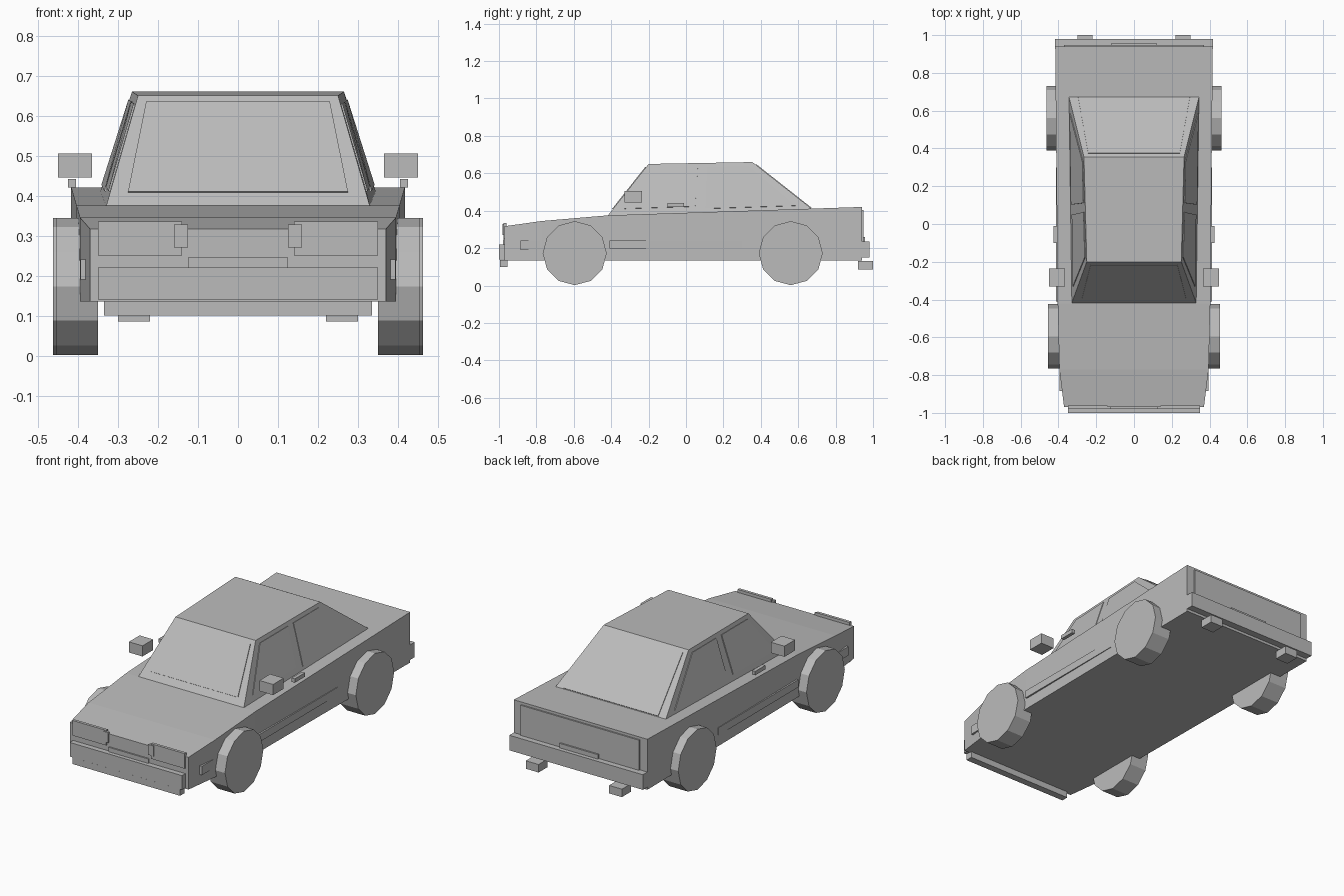
import bpy, bmesh, math
from mathutils import Vector

cube = bpy.data.objects.get("Cube")
if cube:
    bpy.data.objects.remove(cube)

grey = bpy.data.materials.new("plain_grey")
grey.use_nodes = True
grey.diffuse_color = (0.5, 0.5, 0.5, 1)
grey.node_tree.nodes["Principled BSDF"].inputs["Base Color"].default_value = (0.5, 0.5, 0.5, 1)


def finish(name, bm):
    bmesh.ops.recalc_face_normals(bm, faces=bm.faces)
    mesh = bpy.data.meshes.new(name)
    bm.to_mesh(mesh)
    bm.free()
    mesh.materials.append(grey)
    obj = bpy.data.objects.new(name, mesh)
    bpy.context.collection.objects.link(obj)
    return obj


def loft(name, rings):
    """Skin a closed solid through rings of equal length."""
    bm = bmesh.new()
    rows = [[bm.verts.new(p) for p in ring] for ring in rings]
    for a, b in zip(rows, rows[1:]):
        for i in range(len(a)):
            j = (i + 1) % len(a)
            bm.faces.new((a[i], a[j], b[j], b[i]))
    bm.faces.new(rows[0])
    bm.faces.new(rows[-1])
    return finish(name, bm)


def box(name, x, y, z):
    return loft(name, [[(x[0], y[0], h), (x[1], y[0], h), (x[1], y[1], h), (x[0], y[1], h)] for h in z])


def pair(name, x, y, z):
    box("left_" + name, x, y, z)
    box("right_" + name, (-x[1], -x[0]), y, z)


def panel(name, quad, u, v, out, sink=0.01):
    """Thin plate on a quad (two bottom then two top corners), facing out."""
    bl, br, tl, tr = [Vector(p) for p in quad]
    normal = (br - bl).cross(tl - bl).normalized()
    if normal.dot(Vector(out)) < 0:
        normal = -normal
    def at(s, t):
        return bl.lerp(br, s).lerp(tl.lerp(tr, s), t)
    ring = [at(u[0], v[0]), at(u[1], v[0]), at(u[3], v[1]), at(u[2], v[1])]
    return loft(name, [[p + normal * d for p in ring] for d in (-0.003, 0.004)])


# Body shell: y, half width, top height
stations = [(-0.97, 0.37, 0.317), (-0.77, 0.395, 0.345), (-0.42, 0.404, 0.375), (0.94, 0.417, 0.42)]
loft("body", [[(-w, y, 0.135), (w, y, 0.135), (w, y, top), (-w, y, top)] for y, w, top in stations])

# Cabin with sloping screens
def corners(w, y, z):
    return (-w, y, z), (w, y, z)

fb, ft = corners(0.33, -0.42, 0.372), corners(0.25, -0.2, 0.65)
rb, rt = corners(0.345, 0.675, 0.408), corners(0.265, 0.355, 0.66)
loft("cabin", [[fb[0], fb[1], rb[1], rb[0]], [ft[0], ft[1], rt[1], rt[0]]])
panel("windscreen", (*fb, *ft), (0.07, 0.93, 0.05, 0.95), (0.13, 0.94), (0, -1, 1))
panel("rear_screen", (*rb, *rt), (0.07, 0.93, 0.05, 0.95), (0.02, 0.94), (0, 1, 1))
for side, i, sx in (("right", 0, -1), ("left", 1, 1)):
    quad = (fb[i], rb[i], ft[i], rt[i])
    panel(side + "_front_window", quad, (0.06, 0.43, 0.07, 0.47), (0.13, 0.92), (sx, 0, 0))
    panel(side + "_rear_window", quad, (0.48, 0.94, 0.55, 0.92), (0.08, 0.92), (sx, 0, 0))

# Wheels: twelve flat sides
def wheel(name, x0, x1, y):
    r = 0.171
    angles = [math.tau * k / 12 for k in range(12)]
    loft(name, [[(x, y + r * math.sin(a), r + 0.002 + r * math.cos(a)) for a in angles] for x in (x0, x1)])

for side, sx in (("left", 1), ("right", -1)):
    wheel(side + "_front_wheel", 0.35 * sx, 0.455 * sx, -0.595)
    wheel(side + "_rear_wheel", 0.35 * sx, 0.463 * sx, 0.56)

# Front end
box("front_bumper", (-0.35, 0.35), (-1.0, -0.96), (0.14, 0.22))
box("front_lip", (-0.335, 0.335), (-0.995, -0.955), (0.1, 0.137))
box("front_plate", (-0.125, 0.125), (-0.978, -0.965), (0.2, 0.245))
pair("headlight", (0.14, 0.35), (-0.976, -0.96), (0.25, 0.335))
pair("inner_lamp", (0.125, 0.16), (-0.98, -0.965), (0.27, 0.328))

# Rear end
box("rear_bumper", (-0.417, 0.417), (0.93, 0.98), (0.15, 0.235))
box("tail_panel", (-0.37, 0.37), (0.93, 0.948), (0.22, 0.405))
box("rear_plate", (-0.12, 0.12), (0.94, 0.957), (0.22, 0.26))
pair("exhaust", (0.22, 0.3), (0.92, 1.0), (0.085, 0.13))

# Side details
pair("mirror", (0.365, 0.45), (-0.33, -0.235), (0.445, 0.505))
pair("door_handle", (0.405, 0.425), (-0.1, -0.01), (0.42, 0.442))
pair("side_moulding", (0.4, 0.414), (-0.41, 0.3), (0.197, 0.24))
pair("side_marker", (0.37, 0.394), (-0.885, -0.78), (0.19, 0.24))
